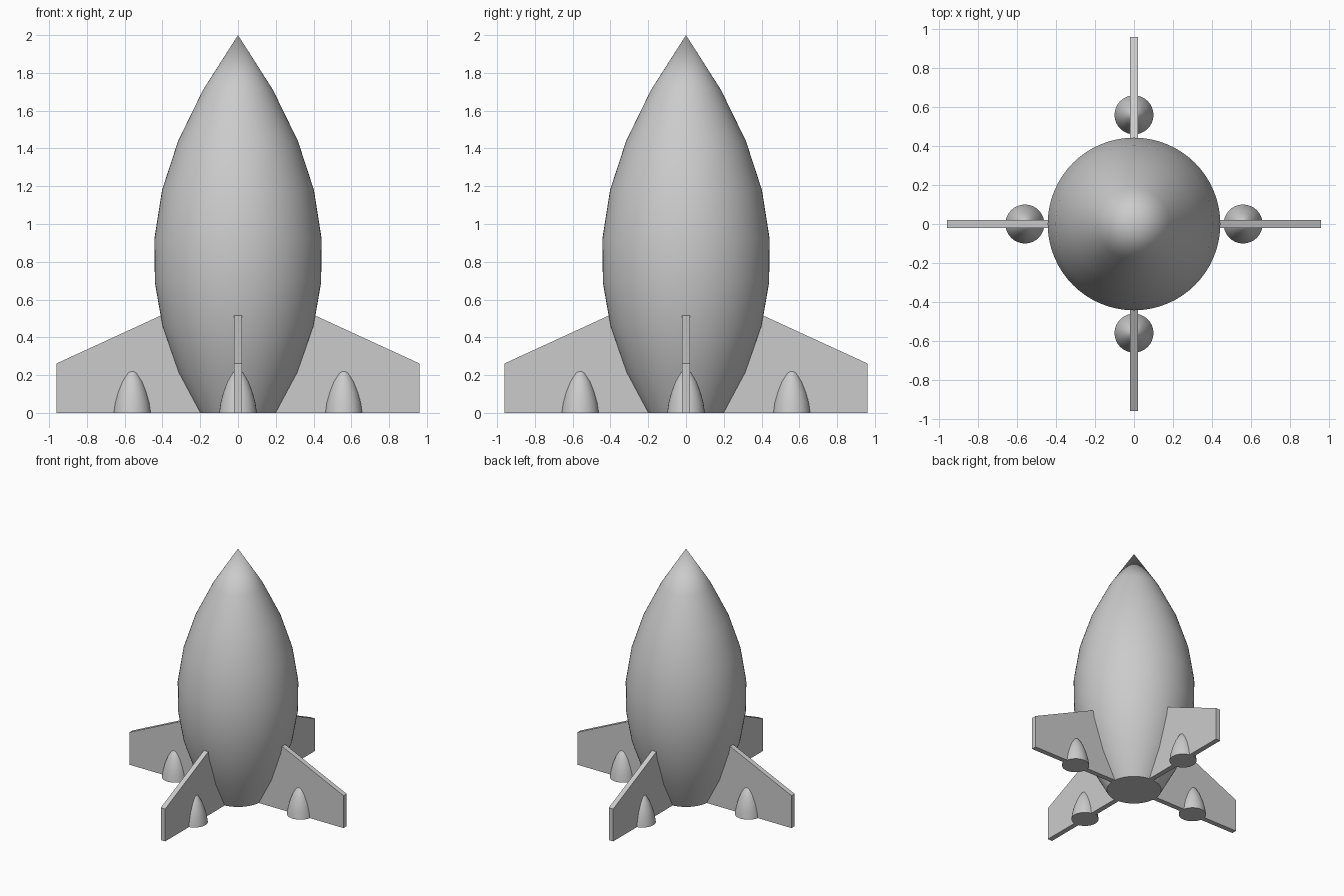
import bpy, bmesh, math
from mathutils import Matrix

cube = bpy.data.objects.get("Cube")
if cube:
    bpy.data.objects.remove(cube, do_unlink=True)

# One plain grey for the whole model
grey = bpy.data.materials.new("plain_grey")
grey.use_nodes = True
colour = (0.6, 0.6, 0.6, 1)
grey.diffuse_color = colour
grey.node_tree.nodes["Principled BSDF"].inputs["Base Color"].default_value = colour


def finish(name, bm, smooth=False):
    bmesh.ops.recalc_face_normals(bm, faces=bm.faces)
    mesh = bpy.data.meshes.new(name)
    bm.to_mesh(mesh)
    bm.free()
    mesh.materials.append(grey)
    obj = bpy.data.objects.new(name, mesh)
    bpy.context.collection.objects.link(obj)
    if smooth:
        bpy.ops.object.select_all(action='DESELECT')
        obj.select_set(True)
        bpy.context.view_layer.objects.active = obj
        bpy.ops.object.shade_smooth_by_angle(angle=math.radians(40))
    return obj


def lathe(name, profile, tip, sides, centre=(0, 0)):
    """Stack rings of (radius, height), close with a flat base and a point."""
    bm = bmesh.new()
    cx, cy = centre
    rings = []
    for r, z in profile:
        angles = [math.tau * i / sides for i in range(sides)]
        rings.append([bm.verts.new((cx + r * math.cos(a), cy + r * math.sin(a), z)) for a in angles])
    point = bm.verts.new((cx, cy, tip))
    bm.faces.new(rings[0])
    for i in range(sides):
        j = (i + 1) % sides
        for low, high in zip(rings, rings[1:]):
            bm.faces.new((low[i], low[j], high[j], high[i]))
        bm.faces.new((rings[-1][i], rings[-1][j], point))
    return finish(name, bm, smooth=True)


def fin(name, angle):
    """Extrude the swept outline to a thin plate and turn it round the hull."""
    bm = bmesh.new()
    outline = [(0.19, 0), (0.96, 0), (0.96, 0.262), (0.405, 0.517)]
    face = bm.faces.new([bm.verts.new((x, -0.02, z)) for x, z in outline])
    extruded = bmesh.ops.extrude_face_region(bm, geom=[face])["geom"]
    verts = [v for v in extruded if isinstance(v, bmesh.types.BMVert)]
    bmesh.ops.translate(bm, verts=verts, vec=(0, 0.04, 0))
    bm.transform(Matrix.Rotation(angle, 4, 'Z'))
    return finish(name, bm)


# Hull
hull = [(0.2, 0), (0.315, 0.215), (0.4, 0.46), (0.44, 0.69),
        (0.443, 0.92), (0.402, 1.18), (0.317, 1.44), (0.185, 1.71)]
lathe("hull", hull, 2.0, 64)

# Four fins, each carrying a small pod
pod = [(0.1, 0), (0.092, 0.055), (0.077, 0.11), (0.056, 0.165), (0.028, 0.213)]
for i, side in enumerate(("left", "back", "right", "front")):
    angle = i * math.pi / 2
    fin(side + "_fin", angle)
    spot = (0.56 * math.cos(angle), 0.56 * math.sin(angle))
    lathe(side + "_pod", pod, 0.235, 32, spot)
